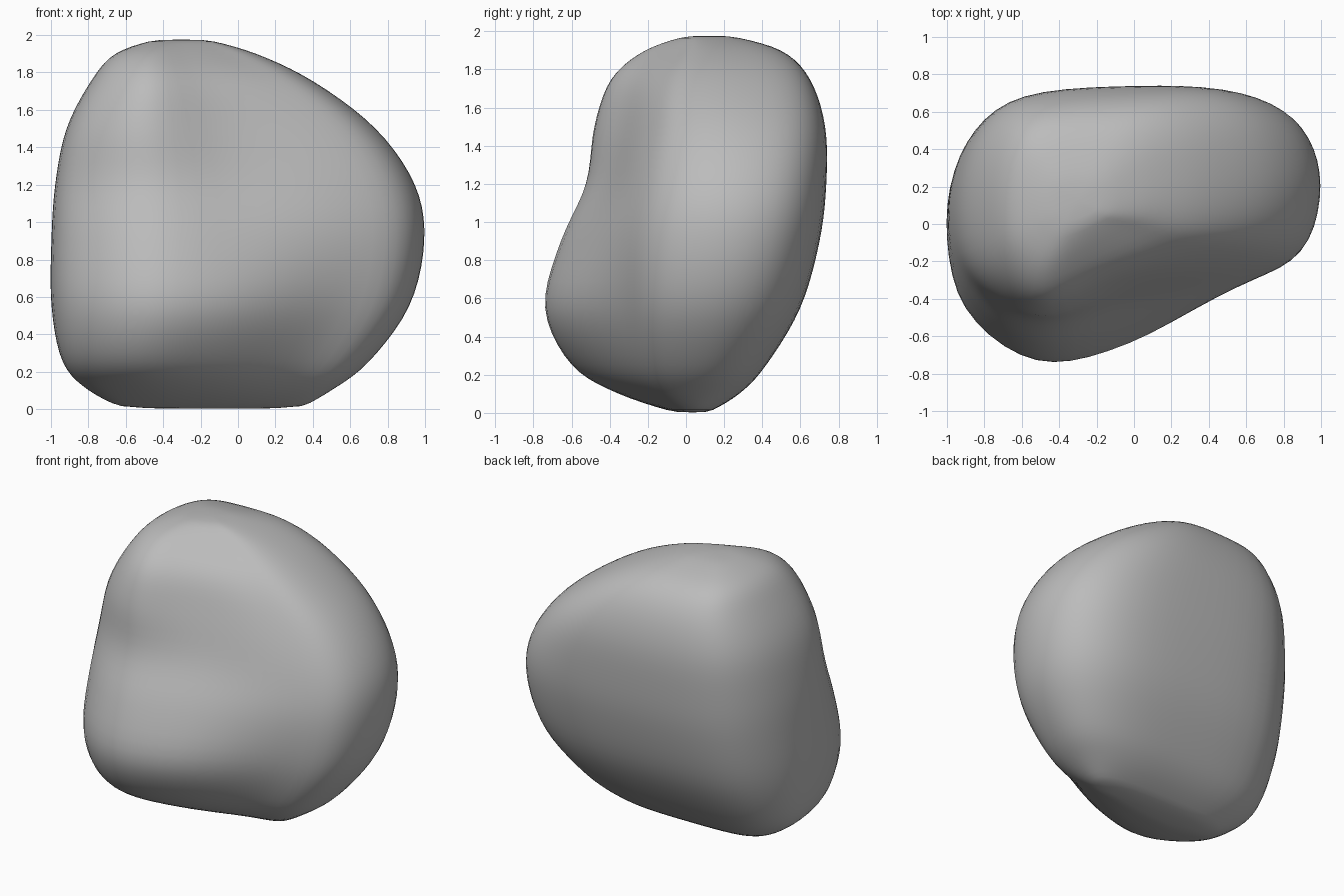
import bpy, bmesh
from mathutils import Vector

cube = bpy.data.objects.get("Cube")
if cube:
    bpy.data.objects.remove(cube, do_unlink=True)

STEPS = 5

# Level contours: height, x ends, front depths (left, middle, right of view),
# depth of each x end, back depth
LEVELS = [
    (0.002, -.61, .33, -.06, -.05, -.02, .03, .05, .12),
    (.1, -.8, .5, -.35, -.32, -.19, .02, .06, .28),
    (.25, -.94, .7, -.6, -.52, -.29, 0, .1, .42),
    (.55, -1, .92, -.74, -.65, -.34, 0, .15, .6),
    (.9, -1, 1, -.66, -.55, -.33, .04, .2, .7),
    (1.2, -.98, .95, -.53, -.41, -.27, .06, .22, .735),
    (1.5, -.92, .74, -.49, -.34, -.2, .08, .22, .73),
    (1.75, -.79, .41, -.4, -.28, -.14, .1, .2, .65),
    (1.9, -.66, .1, -.22, -.14, -.03, .12, .18, .5),
    (1.975, -.45, -.16, 0, 0, .03, .12, .13, .24),
]


def contour(z, x0, x1, fl, fm, fr, yl, yr, back):
    """Control points of one closed horizontal contour."""
    def mix(a, b, t):
        return a + (b - a) * t
    pts = [(0, yl), (.05, mix(yl, fl, .62)), (.25, fl), (.5, fm), (.78, fr),
           (.95, mix(yr, fr, .65)), (1, yr), (.95, mix(yr, back, .61)),
           (.8, mix(yr, back, .94)), (.54, back), (.2, mix(yl, back, .92)),
           (.05, mix(yl, back, .58))]
    return [Vector((mix(x0, x1, f), y, z)) for f, y in pts]


def smooth_path(pts, closed):
    """Smooth curve passing through all the points."""
    n = len(pts)
    def at(i):
        return pts[i % n] if closed else pts[max(0, min(n - 1, i))]
    out = []
    for i in range(n if closed else n - 1):
        a, b, c, d = (at(i + k) for k in (-1, 0, 1, 2))
        for s in range(STEPS):
            t = s / STEPS
            out.append(b + (c - a) * (t / 2)
                       + (a * 2 - b * 5 + c * 4 - d) * (t * t / 2)
                       + (b * 3 - a - c * 3 + d) * (t ** 3 / 2))
    if not closed:
        out.append(pts[-1])
    return out


# Boulder skin: smooth contours joined by smooth vertical paths
rings = [smooth_path(contour(*level), True) for level in LEVELS]
columns = [smooth_path(list(col), False) for col in zip(*rings)]

bm = bmesh.new()
grid = [[bm.verts.new(p) for p in col] for col in columns]
for left, right in zip(grid, grid[1:] + grid[:1]):
    for k in range(len(left) - 1):
        bm.faces.new((left[k], right[k], right[k + 1], left[k + 1]))

# Close the underside and the crown with fans
for end, lift in ((0, -.005), (-1, .01)):
    rim = [col[end] for col in grid]
    centre = sum((v.co for v in rim), Vector()) / len(rim)
    hub = bm.verts.new(centre + Vector((0, 0, lift)))
    for a, b in zip(rim, rim[1:] + rim[:1]):
        bm.faces.new((a, b, hub))

# Soften the weathered surface slightly
for _ in range(3):
    bmesh.ops.smooth_vert(bm, verts=bm.verts, factor=.5,
                          use_axis_x=True, use_axis_y=True, use_axis_z=True)
bmesh.ops.recalc_face_normals(bm, faces=bm.faces)
for face in bm.faces:
    face.smooth = True

mesh = bpy.data.meshes.new("boulder")
bm.to_mesh(mesh)
bm.free()
boulder = bpy.data.objects.new("boulder", mesh)
bpy.context.collection.objects.link(boulder)

# Plain stone colour
stone = bpy.data.materials.new("stone_grey")
stone.use_nodes = True
colour = (.5, .5, .5, 1)
stone.diffuse_color = colour
stone.node_tree.nodes["Principled BSDF"].inputs["Base Color"].default_value = colour
mesh.materials.append(stone)
